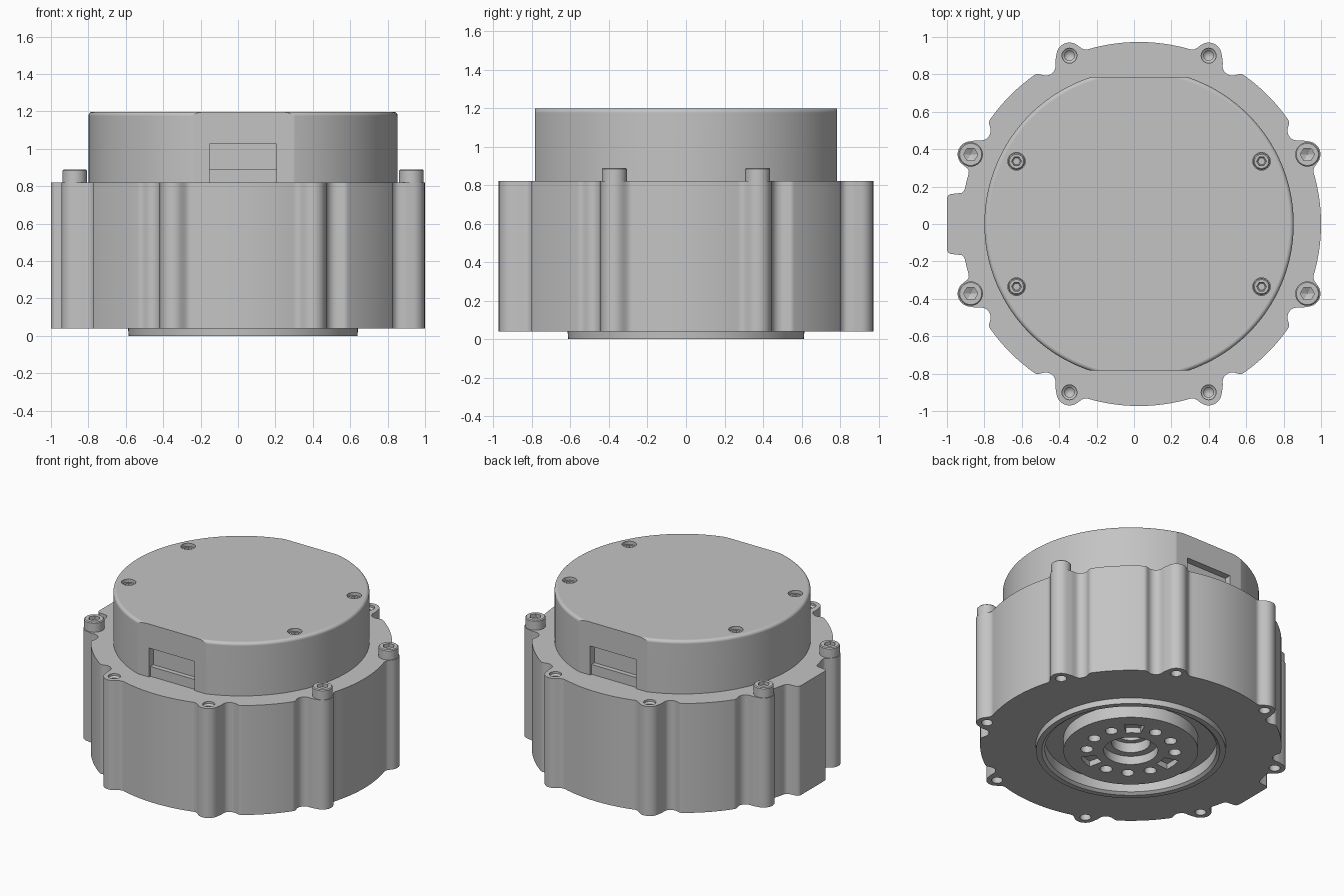
import bpy, bmesh, math
from mathutils import Vector, Matrix

if "Cube" in bpy.data.objects:
    bpy.data.objects.remove(bpy.data.objects["Cube"], do_unlink=True)

CX = 0.027                      # axis of the round housing
metal = bpy.data.materials.new("grey metal")
metal.use_nodes = True
GREY = (0.55, 0.55, 0.55, 1)
metal.diffuse_color = GREY
metal.node_tree.nodes["Principled BSDF"].inputs["Base Color"].default_value = GREY
parts = []


def make(name, bm):
    bmesh.ops.recalc_face_normals(bm, faces=bm.faces)
    mesh = bpy.data.meshes.new(name)
    bm.to_mesh(mesh)
    bm.free()
    mesh.materials.append(metal)
    obj = bpy.data.objects.new(name, mesh)
    bpy.context.collection.objects.link(obj)
    return obj


def make_part(name, bm):
    parts.append(make(name, bm))
    return parts[-1]


def extrude(bm, points, vec):
    """Solid prism from a closed loop of points."""
    face = bm.faces.new([bm.verts.new(p) for p in points])
    new = bmesh.ops.extrude_face_region(bm, geom=[face], use_keep_orig=True)["geom"]
    bmesh.ops.translate(bm, vec=vec, verts=[g for g in new if isinstance(g, bmesh.types.BMVert)])


def cyl(bm, x, y, r, z0, z1, sides=24):
    bmesh.ops.create_cone(bm, cap_ends=True, segments=sides, radius1=r, radius2=r,
                          depth=z1 - z0, matrix=Matrix.Translation((CX + x, y, (z0 + z1) / 2)))


def lathe(bm, profile, x=0, y=0, steps=128):
    """Closed solid turned about a vertical axis."""
    rings = []
    for r, z in profile:
        n = 1 if r == 0 else steps
        rings.append([bm.verts.new((CX + x + r * math.cos(math.tau * i / steps),
                                    y + r * math.sin(math.tau * i / steps), z)) for i in range(n)])
    for a, b in zip(rings, rings[1:]):
        for i in range(steps):
            quad = [a[i % len(a)], a[(i + 1) % steps % len(a)],
                    b[(i + 1) % steps % len(b)], b[i % len(b)]]
            bm.faces.new(list(dict.fromkeys(quad)))


def cut(obj, bm):
    """Subtract the solids in bm from obj."""
    tool = make("cutter", bm)
    tool.hide_render = True
    mod = obj.modifiers.new("cut", "BOOLEAN")
    mod.operation, mod.solver, mod.object = "DIFFERENCE", "EXACT", tool
    bpy.context.view_layer.objects.active = obj
    bpy.ops.object.modifier_apply(modifier=mod.name)
    bpy.data.objects.remove(tool, do_unlink=True)


# Lug positions: bolted pairs on the sides, open pairs at front and back
signs = [(sx, sy) for sx in (-1, 1) for sy in (-1, 1)]
bolted = [(0.9 * sx, 0.372 * sy) for sx, sy in signs]
open_lugs = [(0.372 * sx, 0.9 * sy) for sx, sy in signs]
# Shallow relief grooves beside each lug, on its diagonal side
reliefs = [(0.985 * sx * math.cos(a), 0.985 * sy * math.sin(a))
           for sx, sy in signs for a in (math.radians(30.5), math.radians(59.5))]


def smooth_min(a, b, k):
    h = max(k - abs(a - b), 0) / k
    return min(a, b) - h * h * k / 4


def distance(x, y):
    """Signed distance to the housing outline with grooves, lugs and tab."""
    radius = 0.95 if x < -0.9 else 0.973
    d = math.hypot(x, y) - radius
    for gx, gy in reliefs:
        d = -smooth_min(-d, math.hypot(x - gx, y - gy) - 0.055, 0.025)
    for lx, ly in bolted + open_lugs:
        d = smooth_min(d, math.hypot(x - lx, y - ly) - 0.07, 0.04)
    qx, qy = abs(x + 0.9) - 0.097, abs(y) - 0.133
    tab = math.hypot(max(qx, 0), max(qy, 0)) + min(max(qx, qy), 0) - 0.03
    return smooth_min(d, tab, 0.03)


def outline(count=720):
    points = []
    for i in range(count):
        c, s = math.cos(math.tau * i / count), math.sin(math.tau * i / count)
        lo, hi = 0.9, 1.1
        for _ in range(24):
            mid = (lo + hi) / 2
            if distance(mid * c, mid * s) > 0:
                hi = mid
            else:
                lo = mid
        points.append((CX + lo * c, lo * s, 0.04))
    return points


# Main housing
bm = bmesh.new()
extrude(bm, outline(), Vector((0, 0, 0.78)))
housing = make_part("housing", bm)
bm = bmesh.new()
cyl(bm, 0, 0, 0.6, -0.1, 0.4, 96)
for x, y in bolted + open_lugs:
    cyl(bm, x, y, 0.036, -0.05, 0.14)
for x, y in open_lugs:
    lathe(bm, [(0, 0.74), (0.026, 0.765), (0.026, 0.795), (0.04, 0.805), (0.04, 0.9), (0, 0.9)],
          x, y, 24)
cut(housing, bm)

# Output boss: outer ring, annular groove, hub disc and stepped bore
bm = bmesh.new()
lathe(bm, [(0, 0.34), (0.09, 0.34), (0.09, 0.13), (0.125, 0.13), (0.125, 0.06), (0.175, 0.06),
           (0.175, 0), (0.435, 0), (0.435, 0.09), (0.555, 0.09), (0.555, 0.015), (0.575, 0),
           (0.612, 0), (0.615, 0.045), (0.599, 0.045), (0.599, 0.38), (0, 0.38)])
boss = make_part("output_boss", bm)
bm = bmesh.new()
for i in range(12):
    a = math.radians(54 + 30 * i)
    if i % 4:
        cyl(bm, 0.285 * math.cos(a), 0.285 * math.sin(a), 0.04, -0.05, 0.07)
    else:
        arc = [(0.335, -0.2), (0.335, 0), (0.335, 0.2), (0.235, 0.2), (0.235, 0), (0.235, -0.2)]
        extrude(bm, [(CX + r * math.cos(a + t), r * math.sin(a + t), -0.05) for r, t in arc],
                Vector((0, 0, 0.09)))
cut(boss, bm)

# Upper cover: rounded rim, flats at front and back
bm = bmesh.new()
R, TOP, F = 0.827, 1.198, 0.022
rim = [(R - F + F * math.cos(math.pi / 2 * i / 5), TOP - F + F * math.sin(math.pi / 2 * i / 5))
       for i in range(6)]
lathe(bm, [(0, 0.8), (R, 0.8)] + rim + [(0, TOP)])
for s in (-1, 1):
    result = bmesh.ops.bisect_plane(bm, geom=bm.verts[:] + bm.edges[:] + bm.faces[:],
                                    plane_co=(0, 0.783 * s, 0), plane_no=(0, s, 0),
                                    clear_outer=True)
    edges = [g for g in result["geom_cut"] if isinstance(g, bmesh.types.BMEdge)]
    bmesh.ops.contextual_create(bm, geom=edges)
cover = make_part("cover", bm)

# Connector windows with a stepped sill, and counterbores for the cover screws
cover_screws = [(0.655 * sx, 0.335 * sy) for sx, sy in signs]
bm = bmesh.new()
section = [(0.85, 0.82), (0.768, 0.82), (0.768, 0.89), (0.735, 0.89), (0.735, 1.027), (0.85, 1.027)]
for s in (-1, 1):
    extrude(bm, [(CX - 0.18, s * y, z) for y, z in section], Vector((0.36, 0, 0)))
for x, y in cover_screws:
    cyl(bm, x, y, 0.047, 1.15, 1.3, 32)
cut(cover, bm)


def screw(name, x, y, r, z0, z1, socket):
    """Cap screw head with a chamfered rim and hex socket."""
    bm = bmesh.new()
    lathe(bm, [(0, z0), (r, z0), (r, z1 - 0.006), (r - 0.006, z1), (0, z1)], x, y, 32)
    head = make_part(name, bm)
    bm = bmesh.new()
    lathe(bm, [(0, z1 - 0.045), (socket, z1 - 0.025), (socket, z1 + 0.05), (0, z1 + 0.05)], x, y, 6)
    cut(head, bm)


for i, (x, y) in enumerate(bolted):
    screw(f"housing_bolt_{i + 1}", x, y, 0.065, 0.81, 0.89, 0.038)
for i, (x, y) in enumerate(cover_screws):
    screw(f"cover_screw_{i + 1}", x, y, 0.044, 1.12, 1.18, 0.026)

# Smooth round walls, keep edges sharp and large faces flat
bpy.ops.object.select_all(action="DESELECT")
for obj in parts:
    obj.select_set(True)
    bpy.context.view_layer.objects.active = obj
bpy.ops.object.shade_smooth_by_angle(angle=math.radians(30))
for obj in parts:
    obj.modifiers.new("flat faces", "WEIGHTED_NORMAL").keep_sharp = True
